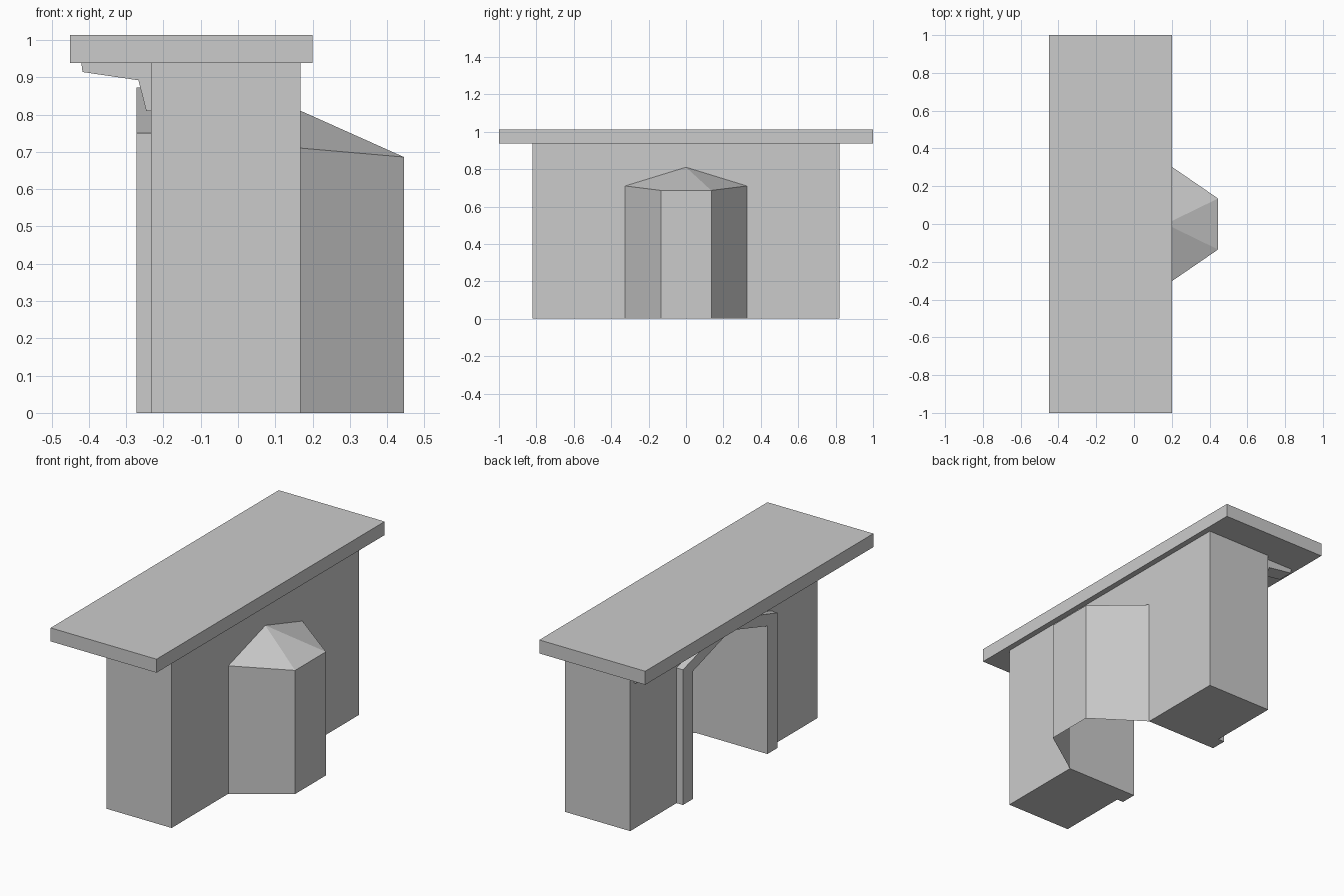
import bpy, bmesh

if "Cube" in bpy.data.objects:
    bpy.data.objects.remove(bpy.data.objects["Cube"])


def make_object(name, verts, faces, closed=True):
    mesh = bpy.data.meshes.new(name)
    mesh.from_pydata(verts, [], faces)
    bm = bmesh.new()
    bm.from_mesh(mesh)
    if closed:
        bmesh.ops.recalc_face_normals(bm, faces=bm.faces[:])
    bm.to_mesh(mesh)
    bm.free()
    obj = bpy.data.objects.new(name, mesh)
    bpy.context.collection.objects.link(obj)
    return obj


def prism(name, start, end):
    """Join two matching outlines into a closed solid."""
    n = len(start)
    faces = [list(range(n)), list(range(2 * n - 1, n - 1, -1))]
    faces += [[i, (i + 1) % n, n + (i + 1) % n, n + i] for i in range(n)]
    return make_object(name, start + end, faces)


def extrude_x(name, outline, x0, x1):
    return prism(name, [(x0, y, z) for y, z in outline],
                 [(x1, y, z) for y, z in outline])


def extrude_y(name, outline, y0, y1):
    return prism(name, [(x, y0, z) for x, z in outline],
                 [(x, y1, z) for x, z in outline])


def mirrored(half):
    """Half outline ending on y = 0, completed on the other side."""
    return half + [(-y, z) for y, z in reversed(half[:-1])]


# Pointed opening shared by the body and its surround
opening = mirrored([(0.325, 0), (0.325, 0.71), (0, 0.81)])

# Chimney body with the opening cut right through
extrude_x("body", [(-0.822, 0), (-0.822, 0.94), (0.822, 0.94), (0.822, 0)]
          + opening, -0.233, 0.168)

# Raised surround around the opening
outer = mirrored([(0.415, 0), (0.415, 0.75), (0, 0.872)])
extrude_x("surround", opening + outer[::-1], -0.272, -0.233)

# Mantel shelf
extrude_y("mantel_shelf", [(-0.45, 0.938), (0.2, 0.938),
                           (0.2, 1.013), (-0.45, 1.013)], -1, 1)

# Brackets under the shelf
bracket = [(-0.232, 0.938), (-0.42, 0.938), (-0.417, 0.914),
           (-0.267, 0.892), (-0.246, 0.81), (-0.232, 0.81)]
for side, label in ((-1, "front"), (1, "back")):
    extrude_y("bracket_" + label, bracket, side * 0.70, side * 0.79)

# Tapered firebox shell behind the body, open below and towards the body
firebox = [(0.168, -0.325, 0), (0.445, -0.135, 0), (0.445, 0.135, 0), (0.168, 0.325, 0),
           (0.168, -0.325, 0.71), (0.445, -0.135, 0.686),
           (0.445, 0.135, 0.686), (0.168, 0.325, 0.71), (0.168, 0, 0.81)]
walls = [[i, i + 1, i + 5, i + 4] for i in range(3)]
roof = [[i, i + 1, 8] for i in (4, 5, 6)]
make_object("firebox", firebox, walls + roof, closed=False)
